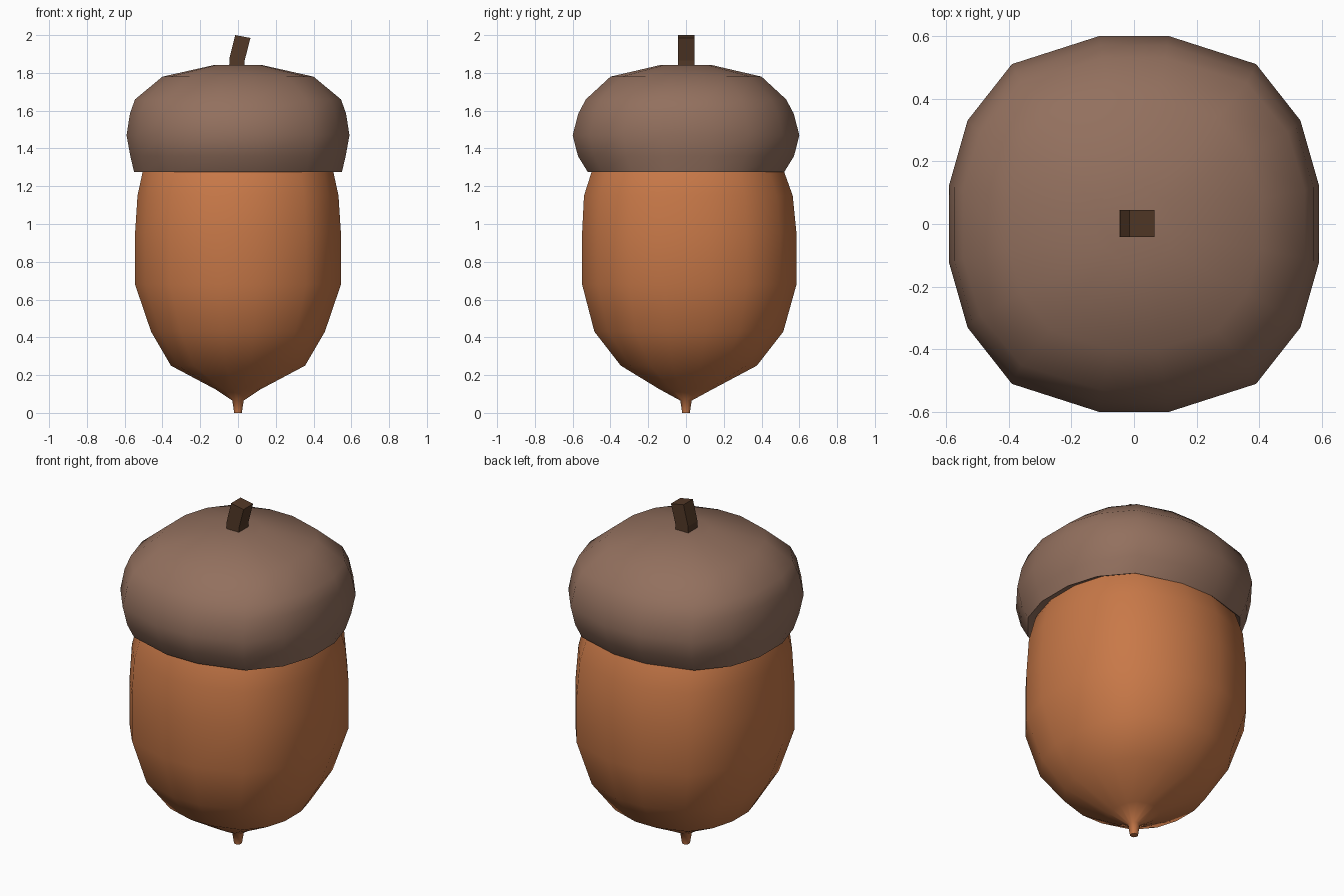
import bpy, bmesh, math

if "Cube" in bpy.data.objects:
    bpy.data.objects.remove(bpy.data.objects["Cube"])


def material(name, rgb):
    m = bpy.data.materials.new(name)
    m.diffuse_color = (*rgb, 1)
    m.use_nodes = True
    m.node_tree.nodes["Principled BSDF"].inputs["Base Color"].default_value = m.diffuse_color
    return m


nut_brown = material("nut orange brown", (0.58, 0.19, 0.065))
cap_brown = material("cap dull brown", (0.29, 0.162, 0.112))
stem_brown = material("stem dark brown", (0.085, 0.04, 0.02))


def loft(name, rings, mat, smooth_angle=None):
    """Skin a stack of equal-length point rings, bottom to top, with closed ends."""
    bm = bmesh.new()
    loops = [[bm.verts.new(p) for p in ring] for ring in rings]
    n = len(loops[0])
    for a, b in zip(loops, loops[1:]):
        for i in range(n):
            j = (i + 1) % n
            bm.faces.new((a[i], a[j], b[j], b[i]))
    bm.faces.new(loops[0][::-1])
    bm.faces.new(loops[-1])
    bmesh.ops.recalc_face_normals(bm, faces=bm.faces)
    mesh = bpy.data.meshes.new(name)
    bm.to_mesh(mesh)
    bm.free()
    mesh.materials.append(mat)
    ob = bpy.data.objects.new(name, mesh)
    bpy.context.collection.objects.link(ob)
    if smooth_angle:
        bpy.ops.object.select_all(action='DESELECT')
        ob.select_set(True)
        bpy.context.view_layer.objects.active = ob
        bpy.ops.object.shade_smooth_by_angle(angle=math.radians(smooth_angle))
    return ob


# Rounded-square 16-sided outline: one quarter mirrored to all four
quarter = [(1.0, 0.205), (0.9, 0.55), (0.66, 0.85), (0.185, 1.0)]
outline = (quarter
           + [(-x, y) for x, y in reversed(quarter)]
           + [(-x, -y) for x, y in quarter]
           + [(x, -y) for x, y in reversed(quarter)])


def ring(z, rx, front, back):
    return [(x * rx, y * (back if y > 0 else front), z) for x, y in outline]


# Nut body with its small pointed tip: height, half width, front and back depth
nut_profile = [
    (0.0, 0.02, 0.02, 0.02),
    (0.065, 0.03, 0.03, 0.03),
    (0.125, 0.12, 0.14, 0.14),
    (0.25, 0.355, 0.345, 0.375),
    (0.43, 0.46, 0.485, 0.515),
    (0.68, 0.545, 0.55, 0.585),
    (0.95, 0.545, 0.55, 0.585),
    (1.15, 0.532, 0.54, 0.565),
    (1.275, 0.505, 0.50, 0.52),
    (1.42, 0.44, 0.44, 0.45),
]
loft("nut", [ring(*p) for p in nut_profile], nut_brown, 60)

# Cap: tucked underside, rim, bulge and flattened crown
cap_profile = [
    (1.32, 0.46, 0.46, 0.46),
    (1.275, 0.55, 0.52, 0.52),
    (1.36, 0.57, 0.572, 0.572),
    (1.47, 0.59, 0.60, 0.60),
    (1.585, 0.572, 0.57, 0.57),
    (1.66, 0.545, 0.53, 0.53),
    (1.78, 0.40, 0.40, 0.40),
    (1.843, 0.12, 0.13, 0.13),
]
loft("cap", [ring(*p) for p in cap_profile], cap_brown, 60)

# Square stem leaning to the right: left x, left z, right x, right z
stem_path = [
    (-0.048, 1.80, 0.035, 1.80),
    (-0.045, 1.88, 0.035, 1.865),
    (-0.015, 2.00, 0.066, 1.985),
]
loft("stem", [[(xl, -0.042, zl), (xr, -0.042, zr), (xr, 0.045, zr), (xl, 0.045, zl)]
              for xl, zl, xr, zr in stem_path], stem_brown)
